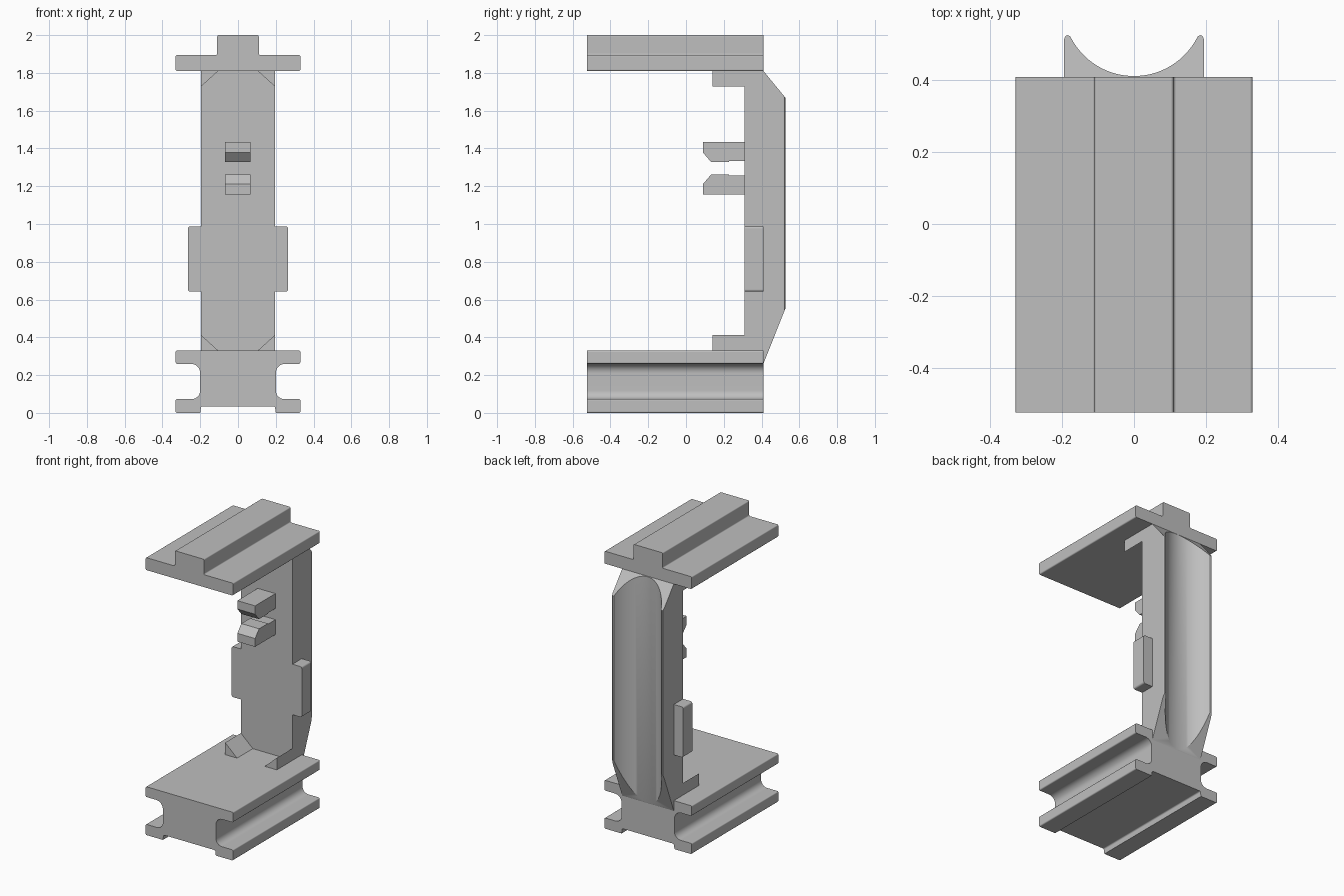
import bpy, bmesh, math
from mathutils import Vector

cube = bpy.data.objects.get("Cube")
if cube:
    bpy.data.objects.remove(cube, do_unlink=True)

grey = bpy.data.materials.new("plain grey")
grey.use_nodes = True
COLOUR = (0.52, 0.52, 0.52, 1)
grey.diffuse_color = COLOUR
for node in grey.node_tree.nodes:
    if node.type == 'BSDF_PRINCIPLED':
        node.inputs["Base Color"].default_value = COLOUR

# How a profile point and an extrusion depth map to space, per axis
PLACE = {
    'X': lambda p, d: (d, p[0], p[1]),
    'Y': lambda p, d: (p[0], d, p[1]),
    'Z': lambda p, d: (p[0], p[1], d),
}


def rounded(points, steps=6):
    """Round each corner given as (u, v, radius) of a closed right-angled outline."""
    out = []
    for i, point in enumerate(points):
        p = Vector(point[:2])
        r = point[2] if len(point) > 2 else 0
        if not r:
            out.append(p)
            continue
        a = (Vector(points[i - 1][:2]) - p).normalized() * r
        b = (Vector(points[(i + 1) % len(points)][:2]) - p).normalized() * r
        for k in range(steps + 1):
            t = math.pi / 2 * k / steps
            out.append(p + a * (1 - math.sin(t)) + b * (1 - math.cos(t)))
    return out


def symmetric(half):
    """Complete an outline given for its +x half."""
    return half + [(-p[0], *p[1:]) for p in reversed(half) if p[0] > 0]


def prism(name, outline, axis, start, end, cuts=()):
    """Extrude an outline along an axis, then slice off sloped ends."""
    bm = bmesh.new()
    rings = [[bm.verts.new(PLACE[axis](p, d)) for p in outline] for d in (start, end)]
    n = len(outline)
    for ring in rings:
        bm.faces.new(ring)
    for i in range(n):
        j = (i + 1) % n
        bm.faces.new((rings[0][i], rings[0][j], rings[1][j], rings[1][i]))
    bmesh.ops.recalc_face_normals(bm, faces=bm.faces)
    for co, normal in cuts:
        bmesh.ops.bisect_plane(bm, geom=bm.verts[:] + bm.edges[:] + bm.faces[:],
                               plane_co=co, plane_no=Vector(normal).normalized(),
                               clear_outer=True)
        bmesh.ops.holes_fill(bm, edges=[e for e in bm.edges if e.is_boundary], sides=0)
    bmesh.ops.recalc_face_normals(bm, faces=bm.faces)
    mesh = bpy.data.meshes.new(name)
    bm.to_mesh(mesh)
    bm.free()
    mesh.materials.append(grey)
    mesh.shade_smooth()
    mesh.set_sharp_from_angle(angle=math.radians(30))
    obj = bpy.data.objects.new(name, mesh)
    bpy.context.collection.objects.link(obj)
    normals = obj.modifiers.new("clean shading", 'WEIGHTED_NORMAL')
    normals.keep_sharp = True
    return obj


FRONT, BACK = -0.525, 0.41
E = 0.008  # small edge radius

# Top rail: flat flange with a raised rib
prism("top_rail", rounded(symmetric([
    (0.33, 1.81, E), (0.33, 1.895, E), (0.11, 1.895, E), (0.11, 2.0, E)])),
    'Y', FRONT, BACK)

# Bottom rail: I-beam with filleted web and shallow groove underneath
prism("bottom_rail", rounded(symmetric([
    (0.195, 0.035, E), (0.2, 0.0), (0.33, 0.0, E), (0.33, 0.073, E),
    (0.2, 0.073, 0.045), (0.2, 0.26, 0.05), (0.33, 0.26, E), (0.33, 0.33, E)])),
    'Y', FRONT, BACK)

# Column with a hollow round channel down its back and sloped ends
R = 0.198
arc = [(R * math.sin(a), 0.412 + R * (1 - math.cos(a)))
       for a in (math.radians(64) * k / 16 for k in range(17))]
half = arc + [(0.186, 0.526), (0.192, 0.522), (0.195, 0.513), (0.195, 0.31)]
prism("column", symmetric(half), 'Z', 0.26, 1.81, cuts=[
    ((0, BACK, 1.81), (0, 0.14, 0.115)),
    ((0, BACK, 0.26), (0, 0.29, -0.115))])

# Side tabs and corner gussets
for side, s in (("left", 1), ("right", -1)):
    prism(side + "_tab", rounded([
        (s * 0.195, 0.642), (s * 0.265, 0.642, 0.012),
        (s * 0.265, 0.987, 0.012), (s * 0.195, 0.987)]), 'Y', 0.31, BACK)
    for level, z, dz in (("upper", 1.81, -0.082), ("lower", 0.33, 0.082)):
        prism(f"{level}_{side}_gusset", [
            (s * 0.195, z), (s * 0.105, z), (s * 0.195, z + dz)], 'Y', 0.14, 0.31)

# Pair of facing clip hooks on the front of the column
MID = 1.295
hook = [(0.31, 0.14), (0.09, 0.14), (0.09, 0.083), (0.133, 0.033),
        (0.228, 0.033), (0.228, 0.038), (0.31, 0.038)]
for level, s in (("upper", 1), ("lower", -1)):
    prism(level + "_clip_hook", [(y, MID + s * h) for y, h in hook], 'X', -0.068, 0.066)
